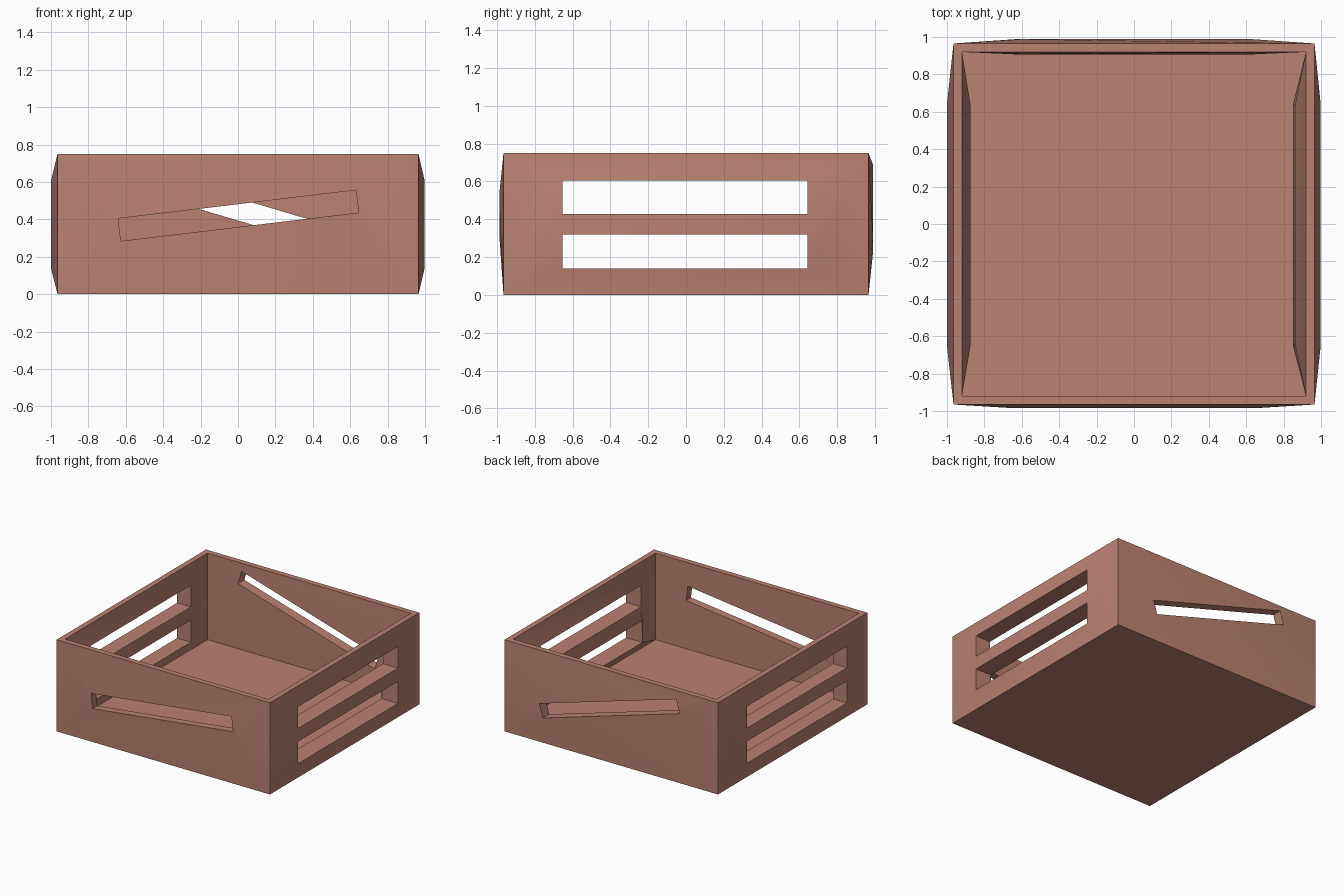
import bpy, bmesh
from math import cos, sin, radians

if "Cube" in bpy.data.objects:
    bpy.data.objects.remove(bpy.data.objects["Cube"])

HALF, INNER, TOP, FLOOR = 0.965, 0.92, 0.75, 0.042
bm = bmesh.new()


def face(pts):
    bm.faces.new([bm.verts.new(p) for p in pts])


def slot(cu, cz, length, width, tilt=0):
    """Four slot corners (bl, br, tr, tl) in wall coordinates."""
    c, s = cos(radians(tilt)), sin(radians(tilt))
    return [(cu + a * c * length / 2 - b * s * width / 2,
             cz + a * s * length / 2 + b * c * width / 2)
            for a, b in ((-1, -1), (1, -1), (1, 1), (-1, 1))]


def wall(axis, sign, slots, depth_out, depth_in):
    """Pillowed wall; depth_in has one inner depth per slot."""
    def pt(u, z, d):
        return (u, sign * d, z) if axis == 'y' else (sign * d, u, z)

    for h, z0, depths in ((HALF, 0, [depth_out] * len(slots)), (INNER, FLOOR, depth_in)):
        bl, br, tr, tl = [pt(u, z, h) for u, z in ((-h, z0), (h, z0), (h, TOP), (-h, TOP))]
        s = [[pt(u, z, d) for u, z in r] for r, d in zip(slots, depths)]
        left = [p for r in s for p in (r[0], r[3])]
        right = [p for r in s for p in (r[1], r[2])]
        face([bl, br, right[0], left[0]])
        face([tr, tl, left[-1], right[-1]])
        face([tl, bl] + left)
        face([br, tr] + right[::-1])
        # bars between stacked slots
        for low, high in zip(s, s[1:]):
            face([low[3], low[2], high[1], high[0]])
    # slot reveals through the wall thickness
    for r, d in zip(slots, depth_in):
        for a, b in zip(r, r[1:] + r[:1]):
            face([pt(*a, depth_out), pt(*b, depth_out), pt(*b, d), pt(*a, d)])
    # top rim
    face([pt(-HALF, TOP, HALF), pt(HALF, TOP, HALF), pt(INNER, TOP, INNER), pt(-INNER, TOP, INNER)])


# side walls with two level slots, front and back with one tilted slot
side_slots = [slot(-0.005, 0.23, 1.295, 0.18), slot(-0.005, 0.517, 1.295, 0.177)]
wall('x', 1, side_slots, 0.998, [0.85, 0.862])
wall('x', -1, side_slots, 1.0, [0.875, 0.875])
wall('y', -1, [slot(0.002, 0.42, 1.28, 0.121, 6.8)], 0.985, [0.923])
wall('y', 1, [slot(0.0, 0.453, 1.29, 0.114, -16.5)], 0.988, [0.907])

# underside and inner floor
for h, z in ((HALF, 0), (INNER, FLOOR)):
    face([(-h, -h, z), (h, -h, z), (h, h, z), (-h, h, z)])

bmesh.ops.remove_doubles(bm, verts=bm.verts, dist=1e-4)
bmesh.ops.recalc_face_normals(bm, faces=bm.faces)
mesh = bpy.data.meshes.new("slotted_crate")
bm.to_mesh(mesh)
bm.free()
crate = bpy.data.objects.new("slotted_crate", mesh)
bpy.context.collection.objects.link(crate)

clay = bpy.data.materials.new("clay")
clay.diffuse_color = (0.50, 0.22, 0.17, 1)
clay.use_nodes = True
clay.node_tree.nodes["Principled BSDF"].inputs["Base Color"].default_value = clay.diffuse_color
mesh.materials.append(clay)

bpy.context.view_layer.objects.active = crate
crate.select_set(True)
bpy.ops.object.shade_smooth_by_angle(angle=radians(30))
